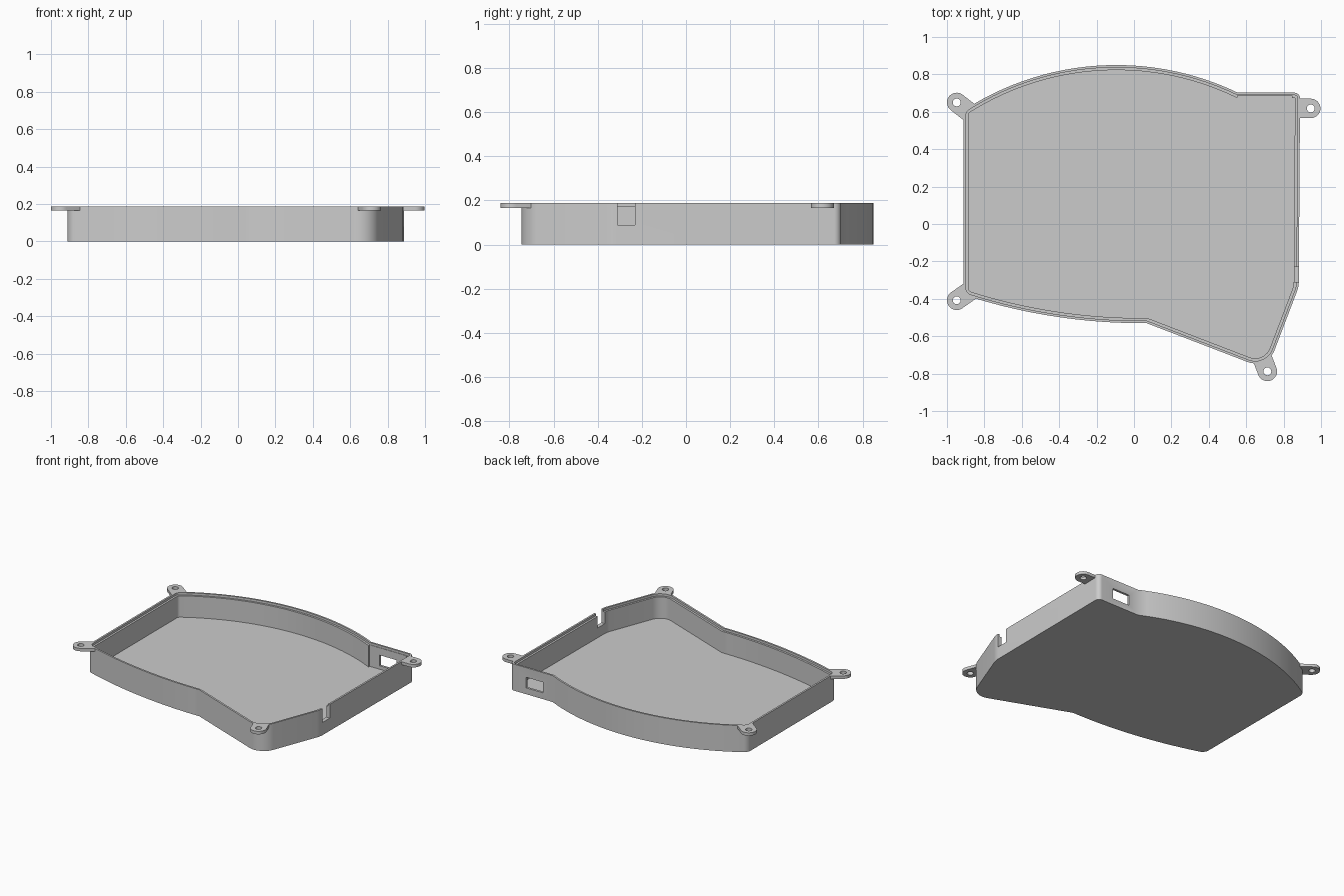
import bpy, bmesh, math
from mathutils import Vector

H = 0.188          # rim height
FLOOR = 0.02       # floor thickness

if "Cube" in bpy.data.objects:
    bpy.data.objects.remove(bpy.data.objects["Cube"], do_unlink=True)

grey = bpy.data.materials.new("matte grey")
grey.use_nodes = True
COLOUR = (0.6, 0.6, 0.6, 1)
grey.diffuse_color = COLOUR
grey.node_tree.nodes["Principled BSDF"].inputs["Base Color"].default_value = COLOUR


def arc(a, b, c, n=26):
    """Points on the circle from a through b to c."""
    a, b, c = Vector(a), Vector(b), Vector(c)
    d = 2 * (a.x * (b.y - c.y) + b.x * (c.y - a.y) + c.x * (a.y - b.y))
    A, B, C = a.dot(a), b.dot(b), c.dot(c)
    o = Vector(((A * (b.y - c.y) + B * (c.y - a.y) + C * (a.y - b.y)) / d,
                (A * (c.x - b.x) + B * (a.x - c.x) + C * (b.x - a.x)) / d))
    turn = (a - o).angle_signed(c - o)      # clockwise positive
    start = math.atan2(a.y - o.y, a.x - o.x)
    r = (a - o).length
    return [o + r * Vector((math.cos(start - turn * i / n),
                            math.sin(start - turn * i / n))) for i in range(n + 1)]


def fillet(before, p, after, r, n=8):
    """Points rounding the corner p."""
    u, v = (before - p).normalized(), (after - p).normalized()
    half = u.angle(v) / 2
    o = p + (u + v).normalized() * (r / math.sin(half))
    t = r / math.tan(half)
    s, e = p + u * t - o, p + v * t - o
    return [o + r * s.lerp(e, i / n).normalized() for i in range(n + 1)]


def inset(pts, d):
    """Move a counter-clockwise outline inward by d."""
    out = []
    for i, p in enumerate(pts):
        a = (p - pts[i - 1]).normalized()
        b = (pts[(i + 1) % len(pts)] - p).normalized()
        na, nb = Vector((-a.y, a.x)), Vector((-b.y, b.x))
        out.append(p + (na + nb) * (d / (1 + na.dot(nb))))
    return out


def prism(name, pts, z0, z1):
    bm = bmesh.new()
    face = bm.faces.new([bm.verts.new((p[0], p[1], z0)) for p in pts])
    top = bmesh.ops.extrude_face_region(bm, geom=[face])["geom"]
    bmesh.ops.translate(bm, vec=(0, 0, z1 - z0),
                        verts=[g for g in top if isinstance(g, bmesh.types.BMVert)])
    bmesh.ops.recalc_face_normals(bm, faces=bm.faces)
    mesh = bpy.data.meshes.new(name)
    bm.to_mesh(mesh)
    bm.free()
    mesh.materials.append(grey)
    ob = bpy.data.objects.new(name, mesh)
    bpy.context.collection.objects.link(ob)
    return ob


def box(name, x0, x1, y0, y1, z0, z1):
    return prism(name, [(x0, y0), (x1, y0), (x1, y1), (x0, y1)], z0, z1)


def cut(ob, cutters):
    """Subtract the cutters, then shade."""
    bpy.ops.object.select_all(action="DESELECT")
    ob.select_set(True)
    bpy.context.view_layer.objects.active = ob
    for c in cutters:
        c.hide_render = True
        m = ob.modifiers.new("cut", "BOOLEAN")
        m.operation, m.solver, m.object = "DIFFERENCE", "EXACT", c
        bpy.ops.object.modifier_apply(modifier=m.name)
        bpy.data.objects.remove(c, do_unlink=True)
    bpy.ops.object.shade_smooth_by_angle(angle=math.radians(30))


# Outline of the tray, counter-clockwise
back = arc((0.555, 0.702), (-0.1, 0.85), (-0.912, 0.607))
front = arc((-0.912, -0.378), (-0.4, -0.498), (0.067, -0.53))
nose, bend, corner = Vector((0.712, -0.778)), Vector((0.881, -0.335)), Vector((0.888, 0.702))
outline = (back[:-1] + fillet(back[-2], back[-1], front[0], 0.05)
           + fillet(back[-1], front[0], front[1], 0.05) + front[2:]
           + fillet(front[-1], nose, bend, 0.11)
           + fillet(nose, bend, corner, 0.15)
           + fillet(bend, corner, back[0], 0.03))

# Tray with cavity, lid ledge, thin rear panel, window and cable notch
tray = prism("tray", outline, 0, H)
cut(tray, [
    prism("cavity_cutter", inset(outline, 0.027), FLOOR, 1),
    prism("ledge_cutter", inset(outline, 0.013), 0.172, 1),
    box("rear_panel_cutter", 0.553, 0.845, 0.6, 0.686, FLOOR, 1),
    box("window_cutter", 0.63, 0.765, 0.65, 0.8, 0.045, 0.12),
    box("notch_cutter", 0.8, 1, -0.31, -0.23, 0.09, 1),
])


# Screw tabs: round end with a hole, running into the wall
def screw_tab(name, x, y, angle, r=0.052, length=0.13):
    c, d = Vector((x, y)), math.radians(angle)
    reach = Vector((math.cos(d), math.sin(d))) * length
    side = Vector((-math.sin(d), math.cos(d))) * r
    rim = [c + r * Vector((math.cos(d + math.pi * (0.5 + i / 16)),
                           math.sin(d + math.pi * (0.5 + i / 16)))) for i in range(17)]
    tab = prism(name, rim + [c + reach - side, c + reach + side], H - 0.021, H)
    hole = [c + 0.021 * Vector((math.cos(i * math.pi / 12), math.sin(i * math.pi / 12)))
            for i in range(24)]
    cut(tab, [prism("hole_cutter", hole, 0, 1),
              prism("wall_cutter", inset(outline, 0.0005), -1, 1)])


screw_tab("back_right_screw_tab", -0.948, 0.65, -38)
screw_tab("front_right_screw_tab", -0.948, -0.408, 35)
screw_tab("back_left_screw_tab", 0.945, 0.618, 180, length=0.08)
screw_tab("front_left_screw_tab", 0.713, -0.788, 111)
